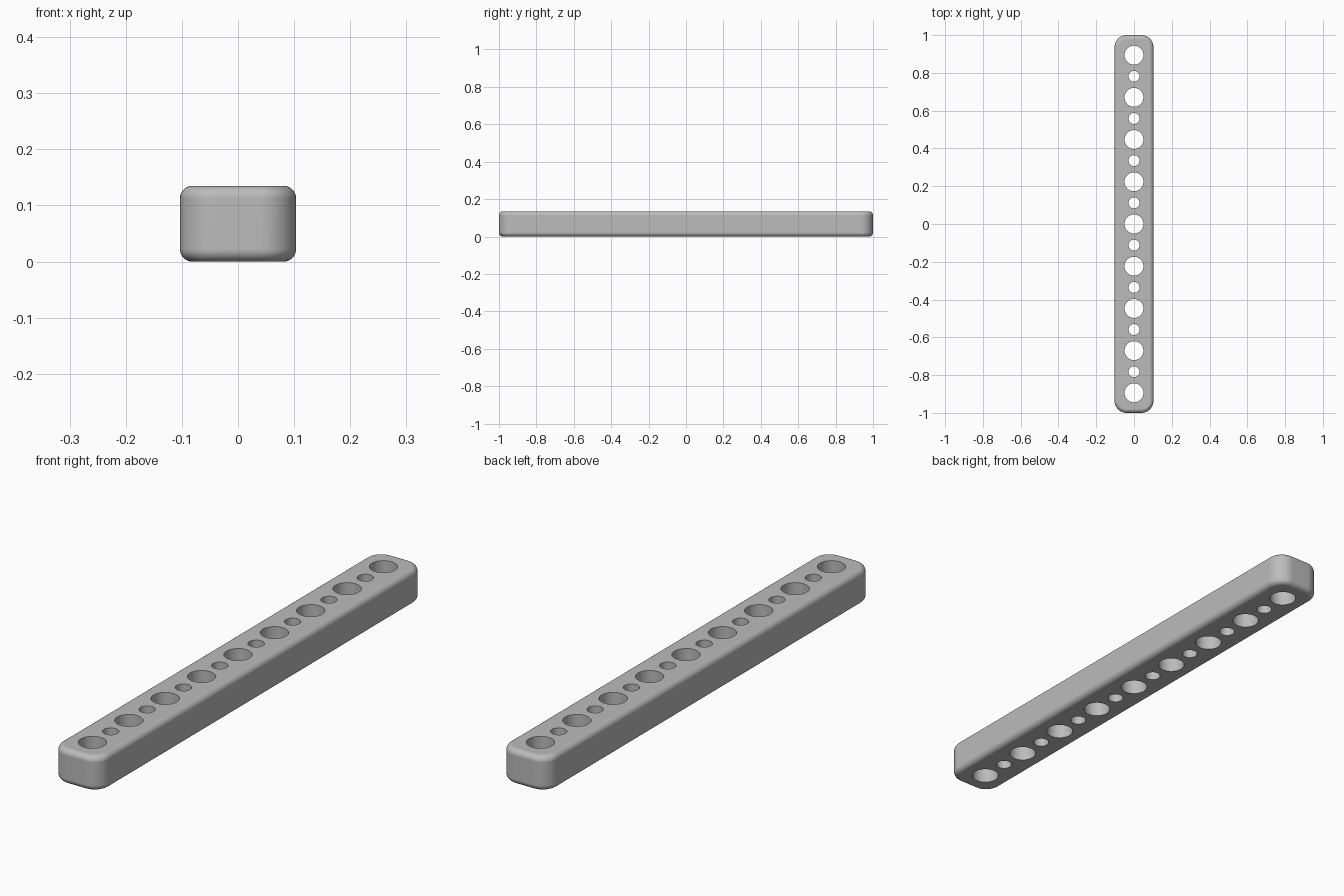
import bpy, bmesh, math
from mathutils import Matrix

WIDTH, LENGTH, HEIGHT = 0.207, 2.0, 0.135
CORNER, FILLET = 0.065, 0.022
PITCH, LARGE_R, SMALL_R = 0.2235, 0.05, 0.029

default = bpy.data.objects.get("Cube")
if default:
    bpy.data.objects.remove(default, do_unlink=True)


def make_object(name, bm):
    mesh = bpy.data.meshes.new(name)
    bm.to_mesh(mesh)
    bm.free()
    obj = bpy.data.objects.new(name, mesh)
    bpy.context.collection.objects.link(obj)
    return obj


# Plain grey material
grey = bpy.data.materials.new("light_grey")
grey.use_nodes = True
colour = (0.5, 0.5, 0.5, 1)
grey.diffuse_color = colour
grey.node_tree.nodes["Principled BSDF"].inputs["Base Color"].default_value = colour

# Bar: a block with rounded corners, then filleted top and bottom rims
bm = bmesh.new()
bmesh.ops.create_cube(bm, size=1)
bmesh.ops.scale(bm, vec=(WIDTH, LENGTH, HEIGHT), verts=bm.verts)
bmesh.ops.translate(bm, vec=(0, 0, HEIGHT / 2), verts=bm.verts)
upright = [e for e in bm.edges if abs(e.verts[0].co.z - e.verts[1].co.z) > 0.01]
bmesh.ops.bevel(bm, geom=upright, offset=CORNER, segments=12, profile=0.5, affect='EDGES')
rims = [e for e in bm.edges if abs(e.verts[0].co.z - e.verts[1].co.z) < 0.001]
bmesh.ops.bevel(bm, geom=rims, offset=FILLET, segments=6, profile=0.5, affect='EDGES')
bar = make_object("perforated_bar", bm)
bar.data.materials.append(grey)

# Hole cutter: large holes alternating with small ones along the bar
bm = bmesh.new()
for i in range(-8, 9):
    radius = LARGE_R if i % 2 == 0 else SMALL_R
    bmesh.ops.create_cone(bm, cap_ends=True, segments=48, radius1=radius, radius2=radius,
                          depth=HEIGHT * 2,
                          matrix=Matrix.Translation((0, i * PITCH / 2, HEIGHT / 2)))
cutter = make_object("hole_cutter", bm)
cutter.hide_render = True
cutter.data.materials.append(grey)

# Cut the holes and bake the result into the bar
cut = bar.modifiers.new("holes", 'BOOLEAN')
cut.operation = 'DIFFERENCE'
cut.solver = 'EXACT'
cut.object = cutter
depsgraph = bpy.context.evaluated_depsgraph_get()
cut_mesh = bpy.data.meshes.new_from_object(bar.evaluated_get(depsgraph))
bar.modifiers.clear()
bar.data = cut_mesh
cut_mesh.name = "perforated_bar"
bpy.data.objects.remove(cutter, do_unlink=True)

# Smooth shading with crisp hole rims and flat broad faces
for obj in bpy.context.selected_objects:
    obj.select_set(False)
bar.select_set(True)
bpy.context.view_layer.objects.active = bar
bpy.ops.object.shade_smooth_by_angle(angle=math.radians(35))
normals = bar.modifiers.new("flat_faces", 'WEIGHTED_NORMAL')
normals.keep_sharp = True
